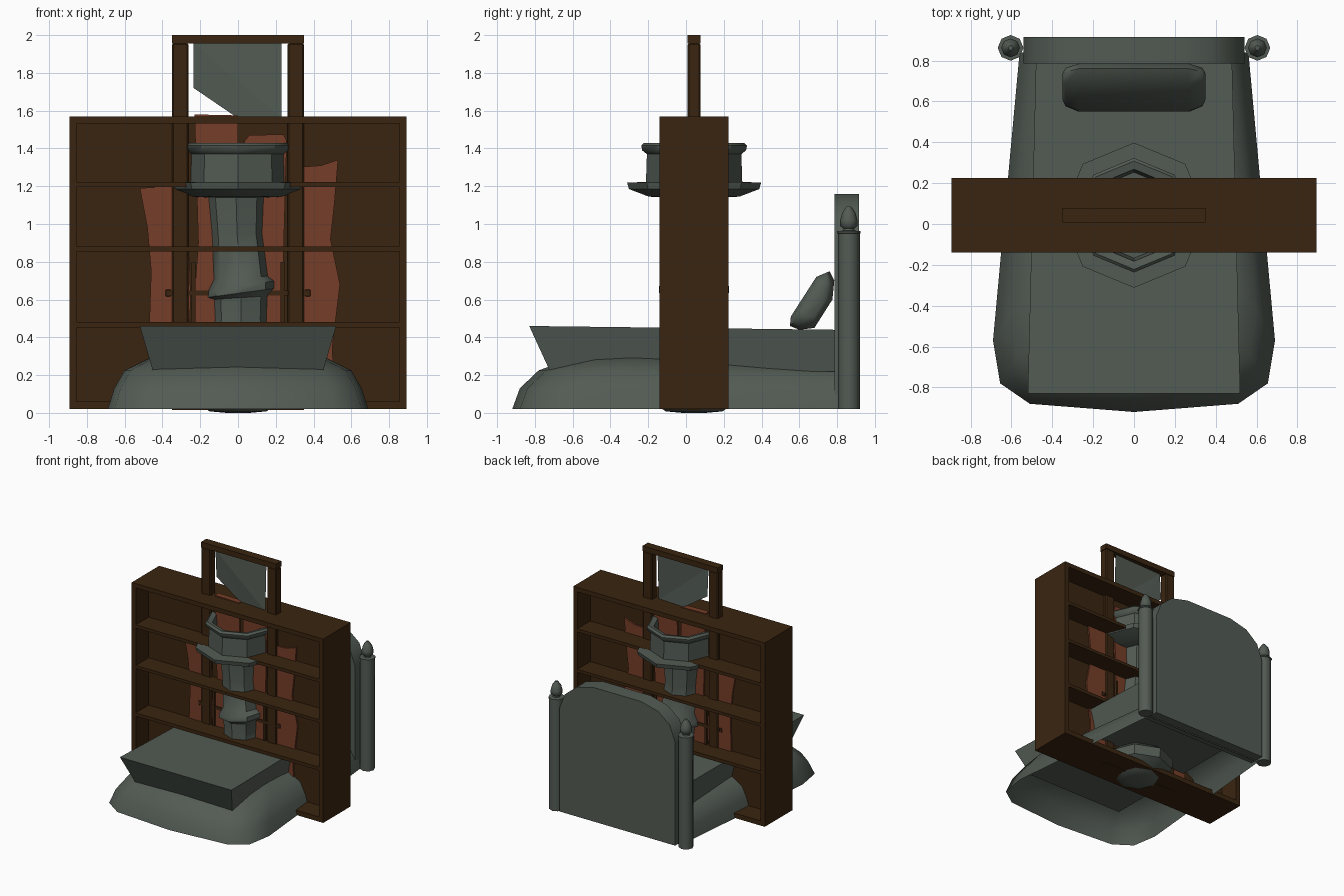
import bpy, bmesh, math

YC = 0.043  # depth plane shared by shelf, frame and column


def material(name, rgb):
    m = bpy.data.materials.new(name)
    m.diffuse_color = (*rgb, 1)
    return m


GREY = material("grey_green", (0.086, 0.105, 0.088))
WOOD = material("dark_wood", (0.042, 0.018, 0.005))
RUST = material("rust_red", (0.18, 0.047, 0.021))


def make(name, verts, faces, mat, smooth=None, bevel=0):
    me = bpy.data.meshes.new(name)
    me.from_pydata(verts, [], faces)
    bm = bmesh.new()
    bm.from_mesh(me)
    bmesh.ops.recalc_face_normals(bm, faces=bm.faces)
    bm.to_mesh(me)
    bm.free()
    me.materials.append(mat)
    ob = bpy.data.objects.new(name, me)
    bpy.context.collection.objects.link(ob)
    if bevel:
        b = ob.modifiers.new("bevel", 'BEVEL')
        b.width = bevel
        b.segments = 1
    if smooth:
        bpy.ops.object.select_all(action='DESELECT')
        bpy.context.view_layer.objects.active = ob
        ob.select_set(True)
        bpy.ops.object.shade_smooth_by_angle(angle=math.radians(smooth))
    return ob


def loft(name, rings, mat, caps=(True, True), **kw):
    n = len(rings[0])
    verts = [p for r in rings for p in r]
    faces = []
    for i in range(len(rings) - 1):
        for j in range(n):
            k = (j + 1) % n
            faces.append((i * n + j, i * n + k, (i + 1) * n + k, (i + 1) * n + j))
    if caps[0]:
        faces.append(tuple(range(n)))
    if caps[1]:
        faces.append(tuple(range(len(verts) - n, len(verts))))
    return make(name, verts, faces, mat, **kw)


def box(name, x0, x1, y0, y1, z0, z1, mat, **kw):
    ring = lambda z: [(x0, y0, z), (x1, y0, z), (x1, y1, z), (x0, y1, z)]
    return loft(name, [ring(z0), ring(z1)], mat, **kw)


def slab(name, pts, y0, y1, mat, **kw):
    return loft(name, [[(x, y, z) for x, z in pts] for y in (y0, y1)], mat, **kw)


def lathe(name, cx, cy, profile, mat, n=8, **kw):
    # profile rows: radius, height, sideways offset, tilt
    rings = []
    for r, z, dx, tilt in profile:
        ring = []
        for i in range(n):
            a = 2 * math.pi * i / n
            ring.append((cx + dx + r * math.cos(a), cy + r * math.sin(a),
                         z + tilt * math.cos(a)))
        rings.append(ring)
    return loft(name, rings, mat, **kw)


# Double-sided bookcase with a central panel
Y0, Y1 = -0.14, 0.226
for s, side in ((-1, "left"), (1, "right")):
    a, b = sorted((s * 0.855, s * 0.893))
    box("shelf_side_" + side, a, b, Y0, Y1, 0.02, 1.57, WOOD)
for i, (z0, z1) in enumerate([(0.02, 0.06), (0.452, 0.48), (0.855, 0.88),
                              (1.195, 1.222), (1.533, 1.57)]):
    box(f"shelf_board_{i}", -0.856, 0.856, Y0, Y1, z0, z1, WOOD)
box("shelf_panel", -0.86, 0.86, YC - 0.011, YC + 0.011, 0.03, 1.56, WOOD)

# Tall mirror frame with pivot rod
for s, side in ((-1, "left"), (1, "right")):
    a, b = sorted((s * 0.262, s * 0.35))
    box("frame_post_" + side, a, b, 0.008, 0.078, 0.02, 1.957, WOOD, bevel=0.008)
    a, b = sorted((s * 0.35, s * 0.39))
    box("pivot_knob_" + side, a, b, 0.015, 0.07, 0.61, 0.66, WOOD, bevel=0.01)
box("frame_top", -0.35, 0.35, 0.008, 0.078, 1.955, 2.0, WOOD)
box("frame_bottom", -0.35, 0.35, 0.008, 0.078, 0.015, 0.06, WOOD)
box("pivot_rod", -0.36, 0.36, 0.012, 0.074, 0.622, 0.648, WOOD)
for s, side in ((-1, "left"), (1, "right")):
    a, b = sorted((s * 0.225, s * 0.245))
    box("inner_rail_" + side, a, b, 0.01, 0.076, 0.45, 0.8, WOOD)

# Broken glass, creased along its diagonal
make("broken_glass",
     [(-0.235, 0.035, 1.955), (0.23, 0.05, 1.955), (0.23, 0.035, 1.56),
      (0.0, 0.05, 1.56), (-0.235, 0.05, 1.72)],
     [(0, 2, 1), (0, 4, 3), (0, 3, 2)], GREY)

# Ragged red planks showing on both sides of the panel
planks = [
    [(-0.52, 1.19), (-0.35, 1.2), (-0.27, 1.16), (-0.25, 0.6), (-0.28, 0.03),
     (-0.46, 0.03), (-0.47, 0.45), (-0.46, 0.75), (-0.48, 0.98)],
    [(-0.23, 1.58), (0.0, 1.575), (0.0, 0.03), (-0.2, 0.03), (-0.24, 0.5), (-0.21, 0.9)],
    [(0.035, 1.44), (0.06, 1.47), (0.24, 1.475), (0.258, 1.44), (0.24, 0.8),
     (0.22, 0.03), (0.02, 0.03)],
    [(0.3, 1.3), (0.44, 1.31), (0.53, 1.34), (0.51, 1.1), (0.49, 0.92),
     (0.54, 0.68), (0.5, 0.35), (0.51, 0.03), (0.3, 0.03)],
]
for i, p in enumerate(planks):
    slab(f"ragged_plank_{i}", p, YC - 0.024, YC + 0.024, RUST)

# Slightly crooked octagonal column with a hollow cup on top
column = [(0.06, 0.0, 0, 0), (0.15, 0.008, 0, 0), (0.27, 0.09, 0, 0), (0.28, 0.17, 0, 0),
          (0.17, 0.25, 0.01, 0), (0.145, 0.5, 0.015, 0), (0.15, 0.61, 0.015, 0.01),
          (0.185, 0.635, 0.015, 0.025), (0.185, 0.67, 0.015, 0.03),
          (0.152, 0.715, 0.015, 0.01), (0.142, 0.95, -0.005, 0), (0.155, 1.14, -0.01, 0),
          (0.24, 1.145, 0, 0), (0.345, 1.185, 0, 0), (0.355, 1.22, 0, 0),
          (0.255, 1.222, 0, 0), (0.25, 1.37, 0, 0), (0.275, 1.39, 0, 0),
          (0.28, 1.415, 0, 0), (0.265, 1.43, 0, 0), (0.225, 1.42, 0, 0),
          (0.21, 1.25, 0, 0)]
lathe("column", 0, YC, column, GREY, smooth=40)

# Bed cover: flared shell open underneath
half = [(0.51, -0.88), (0.655, -0.78), (0.69, -0.57), (0.56, 0.84)]
outline = [(0, -0.92)] + half + [(-x, y) for x, y in reversed(half)]
rings = []
for sx, front, z in ((1, 0, 0.02), (0.95, 0.04, 0.13), (0.87, 0.14, 0.225), (0.68, 0.32, 0.29)):
    rings.append([(x * sx, y + (front if y < 0 else 0),
                   z - (0.18 * (z - 0.02) if y > 0.5 else 0)) for x, y in outline])
loft("bed_cover", rings, GREY, caps=(False, True), smooth=45)

# Mattress slab, undercut at the front
loft("mattress",
     [[(-0.45, -0.72, 0.22), (0.45, -0.72, 0.22), (0.45, 0.79, 0.22), (-0.45, 0.79, 0.22)],
      [(-0.52, -0.83, 0.46), (0.52, -0.83, 0.46), (0.48, 0.79, 0.44), (-0.48, 0.79, 0.44)]],
     GREY)

# Leaning pillow
sec = [(0.55, 0.46), (0.555, 0.51), (0.69, 0.72), (0.76, 0.75), (0.785, 0.7),
       (0.775, 0.6), (0.68, 0.45), (0.6, 0.44)]
rings = []
for x, s in ((-0.35, 0.55), (-0.335, 0.8), (-0.27, 1), (0.27, 1), (0.335, 0.8), (0.35, 0.55)):
    rings.append([(x, 0.68 + (y - 0.68) * s, 0.59 + (z - 0.59) * s) for y, z in sec])
loft("pillow", rings, GREY, smooth=50)

# Arched headboard
arch = [(0.54, 0.03), (0.54, 0.9), (0.49, 1.03), (0.38, 1.12), (0.22, 1.16)]
slab("headboard", arch + [(-x, z) for x, z in reversed(arch)], 0.785, 0.915, GREY, smooth=40)

# Bed posts with finials
post = [(0.058, 0.02), (0.058, 0.95), (0.063, 0.952), (0.063, 0.962), (0.03, 0.965),
        (0.028, 0.975), (0.046, 0.99), (0.046, 1.02), (0.035, 1.06), (0.012, 1.092)]
for s, side in ((-1, "left"), (1, "right")):
    lathe("bed_post_" + side, s * 0.604, 0.862, [(r, z, 0, 0) for r, z in post], GREY, smooth=50)
